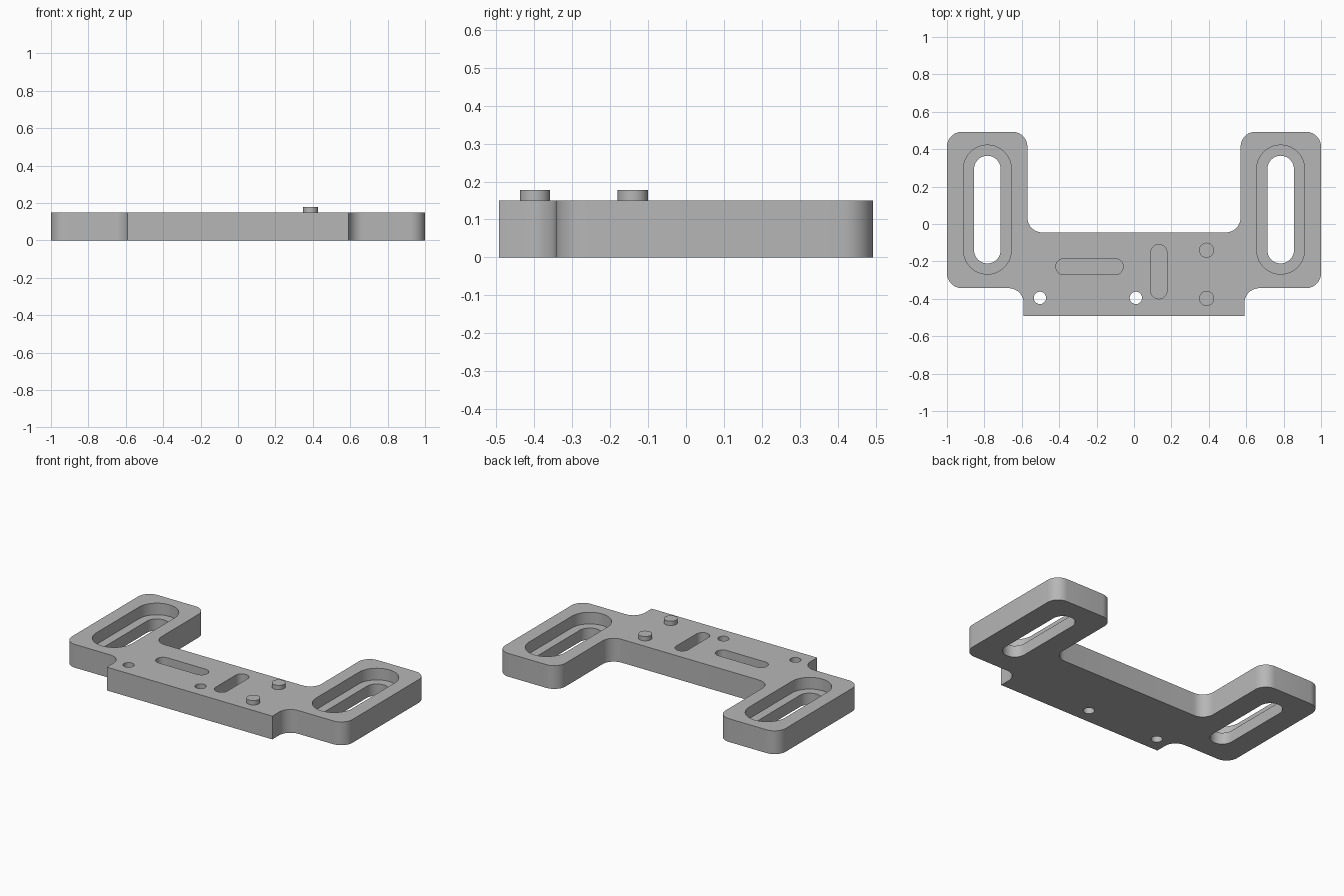
import bpy, bmesh, math
from mathutils import Vector

cube = bpy.data.objects.get("Cube")
if cube:
    bpy.data.objects.remove(cube, do_unlink=True)

# Single grey finish
GREY = (0.47, 0.47, 0.47, 1)
grey = bpy.data.materials.new("satin_grey")
grey.use_nodes = True
grey.diffuse_color = GREY
grey.node_tree.nodes["Principled BSDF"].inputs["Base Color"].default_value = GREY

THICK = 0.15
POCKET_Z = 0.075
CORNER = 0.08


def rounded(corners, steps=10):
    """Replace each (x, y, radius) corner by a tangent arc."""
    out = []
    for i, (x, y, r) in enumerate(corners):
        p = Vector((x, y))
        if r == 0:
            out.append(p)
            continue
        a = (Vector(corners[i - 1][:2]) - p).normalized()
        b = (Vector(corners[(i + 1) % len(corners)][:2]) - p).normalized()
        centre = p + (a + b) * r
        for k in range(steps + 1):
            t = math.pi / 2 * k / steps
            out.append(centre - b * r * math.cos(t) - a * r * math.sin(t))
    return out


def stadium(cx, cy, length, radius, vertical=False, steps=20):
    """Slot outline; a length equal to the diameter gives a circle."""
    half = length / 2 - radius
    out = []
    for side in (1, -1):
        for k in range(steps + 1):
            if half < 1e-5 and k == steps:
                continue
            t = math.pi * k / steps - math.pi / 2
            u = side * (half + radius * math.cos(t))
            v = side * radius * math.sin(t)
            out.append(Vector((cx - v, cy + u) if vertical else (cx + u, cy + v)))
    return out


def extrude(name, outline, z0, z1):
    bm = bmesh.new()
    face = bm.faces.new([bm.verts.new((p.x, p.y, z0)) for p in outline])
    top = bmesh.ops.extrude_face_region(bm, geom=[face])["geom"]
    verts = [g for g in top if isinstance(g, bmesh.types.BMVert)]
    bmesh.ops.translate(bm, verts=verts, vec=(0, 0, z1 - z0))
    bmesh.ops.recalc_face_normals(bm, faces=bm.faces)
    mesh = bpy.data.meshes.new(name)
    bm.to_mesh(mesh)
    bm.free()
    mesh.materials.append(grey)
    obj = bpy.data.objects.new(name, mesh)
    bpy.context.collection.objects.link(obj)
    return obj


def activate(obj):
    bpy.ops.object.select_all(action='DESELECT')
    obj.select_set(True)
    bpy.context.view_layer.objects.active = obj


def cut(target, outline, z0):
    cutter = extrude("cutter", outline, z0, THICK + 0.1)
    cutter.hide_render = True
    mod = target.modifiers.new("cut", 'BOOLEAN')
    mod.operation = 'DIFFERENCE'
    mod.solver = 'EXACT'
    mod.object = cutter
    activate(target)
    bpy.ops.object.modifier_apply(modifier=mod.name)
    bpy.data.objects.remove(cutter, do_unlink=True)


# Plate: right half of the outline, mirrored to a full U shape with front tab
half = [(0.59, -0.493, 0), (0.59, -0.343, CORNER), (1, -0.343, CORNER),
        (1, 0.493, CORNER), (0.57, 0.493, CORNER), (0.57, -0.045, CORNER)]
corners = half + [(-x, y, r) for x, y, r in reversed(half)]
plate = extrude("bracket_plate", rounded(corners), 0, THICK)

# Stepped slots in both arms
for side in (-1, 1):
    cut(plate, stadium(side * 0.784, 0.077, 0.69, 0.128, True), POCKET_Z)
    cut(plate, stadium(side * 0.784, 0.077, 0.576, 0.071, True), -0.1)

# Blind slots in the crossbar
cut(plate, stadium(-0.238, -0.228, 0.36, 0.043), POCKET_Z)
cut(plate, stadium(0.133, -0.255, 0.29, 0.043, True), POCKET_Z)

# Through holes
for x in (-0.503, 0.01):
    cut(plate, stadium(x, -0.395, 0.066, 0.033), -0.1)

# Locating pegs
pegs = [extrude(name, stadium(0.388, y, 0.08, 0.04), THICK - 0.01, 0.178)
        for name, y in (("front_peg", -0.398), ("back_peg", -0.14))]

for obj in [plate] + pegs:
    activate(obj)
    bpy.ops.object.shade_smooth_by_angle(angle=math.radians(30))
